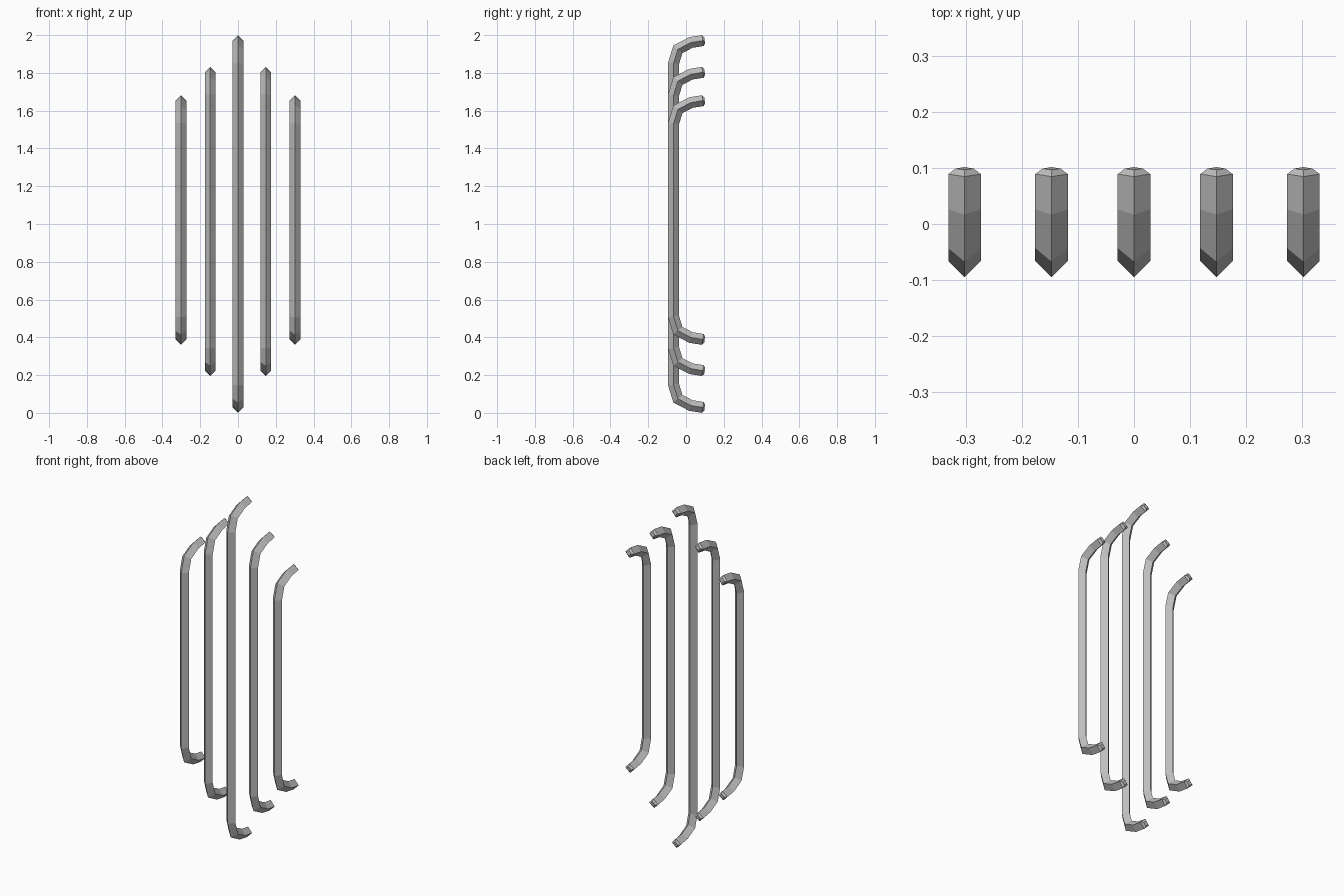
import bpy, bmesh, math
from mathutils import Vector

cube = bpy.data.objects.get("Cube")
if cube:
    bpy.data.objects.remove(cube, do_unlink=True)

steel = bpy.data.materials.new("brushed_grey_metal")
steel.use_nodes = True
GREY = (0.52, 0.52, 0.52, 1)
steel.diffuse_color = GREY
steel.node_tree.nodes["Principled BSDF"].inputs["Base Color"].default_value = GREY

R = 0.029
# Upper hook centreline: (y, distance below the bar's top)
HOOK = [(-0.066, 0.15), (-0.043, 0.075), (0.026, 0.039), (0.089, 0.029)]


def bar(name, x, bottom, top):
    """Diamond-section bar with a mitred hook at each end."""
    lower = [Vector((0, y, bottom + d)) for y, d in reversed(HOOK)]
    upper = [Vector((0, y, top - d)) for y, d in HOOK]
    path = lower + upper
    bm = bmesh.new()
    rings = []

    def ring(p, normal, side, out):
        across = Vector((side, 0, 0))
        rings.append([bm.verts.new(p + o) for o in
                      (normal * out, across, -normal * out, -across)])

    for i, p in enumerate(path):
        before = (p - path[i - 1]).normalized() if i else None
        after = (path[i + 1] - p).normalized() if i < len(path) - 1 else None
        before, after = before or after, after or before
        t = (before + after).normalized()
        normal = Vector((0, -t.z, t.y))
        out = R / t.dot(before)
        # Chamfered tip before the first and after the last ring
        if i == 0:
            ring(p - t * 0.01, normal, R * 0.55, R * 0.55)
        ring(p, normal, R, out)
        if i == len(path) - 1:
            ring(p + t * 0.01, normal, R * 0.55, R * 0.55)

    for a, b in zip(rings, rings[1:]):
        for k in range(4):
            n = (k + 1) % 4
            bm.faces.new((a[k], a[n], b[n], b[k]))
    bm.faces.new(rings[0])
    bm.faces.new(rings[-1])
    bmesh.ops.recalc_face_normals(bm, faces=bm.faces)
    mesh = bpy.data.meshes.new(name)
    bm.to_mesh(mesh)
    bm.free()
    mesh.materials.append(steel)
    obj = bpy.data.objects.new(name, mesh)
    obj.location.x = x
    bpy.context.collection.objects.link(obj)


# Tall middle bar, then two shorter pairs
bar("center_bar", 0, 0, 2)
for side, s in (("left", 1), ("right", -1)):
    bar(side + "_inner_bar", s * 0.147, 0.195, 1.832)
    bar(side + "_outer_bar", s * 0.302, 0.36, 1.682)
